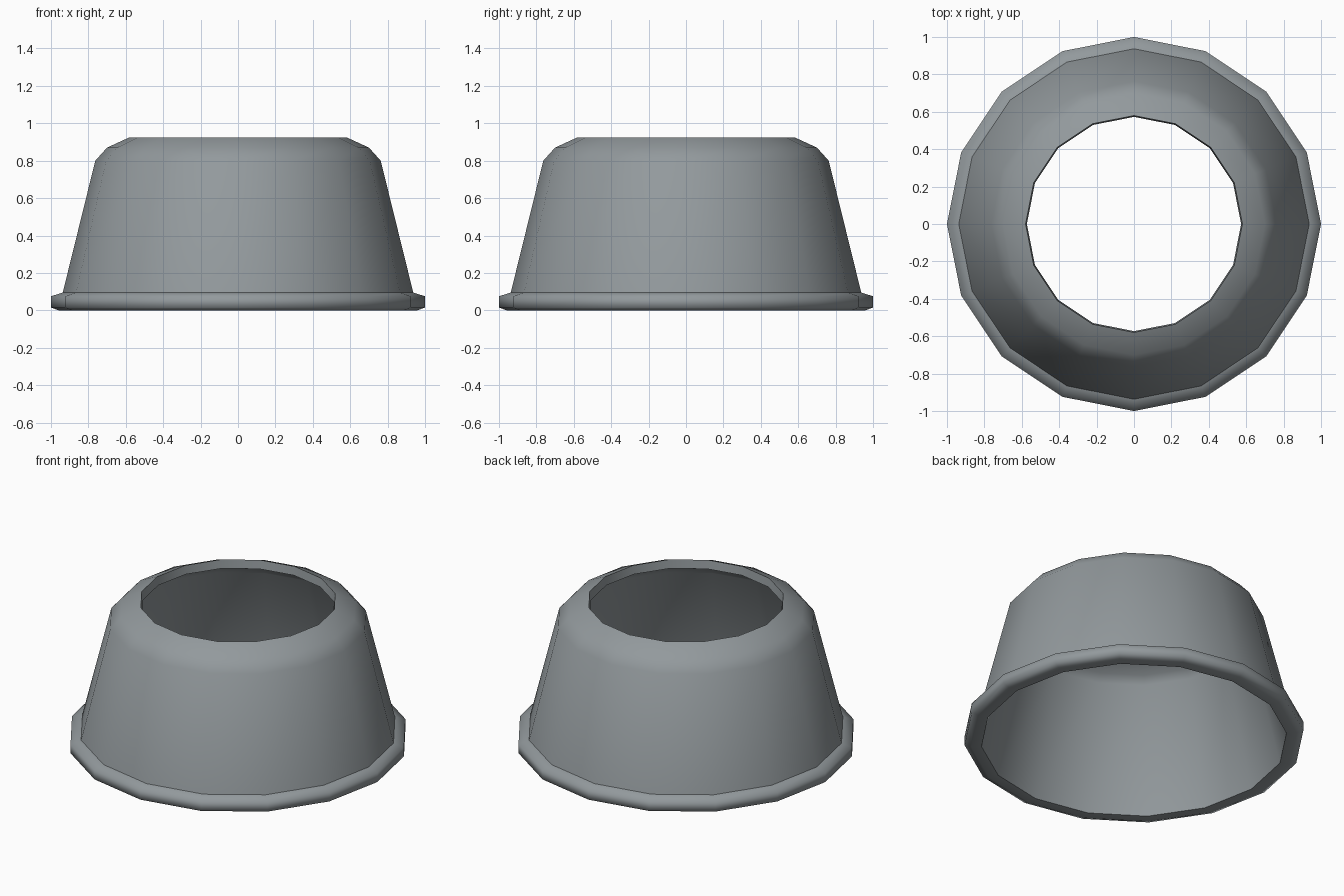
import bpy, bmesh, math

cube = bpy.data.objects.get("Cube")
if cube:
    bpy.data.objects.remove(cube, do_unlink=True)

SIDES = 16

# One flat grey for the whole part
grey = bpy.data.materials.new("mid_grey")
grey.use_nodes = True
colour = (0.29, 0.32, 0.335, 1)
grey.diffuse_color = colour
grey.node_tree.nodes["Principled BSDF"].inputs["Base Color"].default_value = colour

# Closed wall section: (radius, height, sharp ring)
section = [
    (0.90, 0.0, True),      # inner foot
    (0.96, 0.0, False),     # underside of flange
    (1.0, 0.015, False),    # flange rim
    (1.0, 0.075, False),
    (0.937, 0.095, True),   # flange meets wall
    (0.763, 0.80, False),   # shoulder
    (0.70, 0.87, False),
    (0.58, 0.925, True),    # hole edge
    (0.573, 0.87, True),    # hole underside
    (0.67, 0.825, False),   # inner shoulder
    (0.71, 0.78, False),
]


def lathe(name, profile, material):
    bm = bmesh.new()
    rings = []
    for radius, height, _ in profile:
        ring = []
        for i in range(SIDES):
            a = 2 * math.pi * i / SIDES
            ring.append(bm.verts.new((radius * math.cos(a), radius * math.sin(a), height)))
        rings.append(ring)
    for k, low in enumerate(rings):
        high = rings[(k + 1) % len(rings)]
        for i in range(SIDES):
            j = (i + 1) % SIDES
            bm.faces.new((low[i], low[j], high[j], high[i])).smooth = True
    # Keep the chosen rings crisp
    for ring, (_, _, sharp) in zip(rings, profile):
        for i in range(SIDES):
            bm.edges.get((ring[i], ring[(i + 1) % SIDES])).smooth = not sharp
    bmesh.ops.recalc_face_normals(bm, faces=bm.faces[:])
    mesh = bpy.data.meshes.new(name)
    bm.to_mesh(mesh)
    bm.free()
    mesh.materials.append(material)
    obj = bpy.data.objects.new(name, mesh)
    bpy.context.collection.objects.link(obj)
    return obj


lathe("flanged_collar", section, grey)
